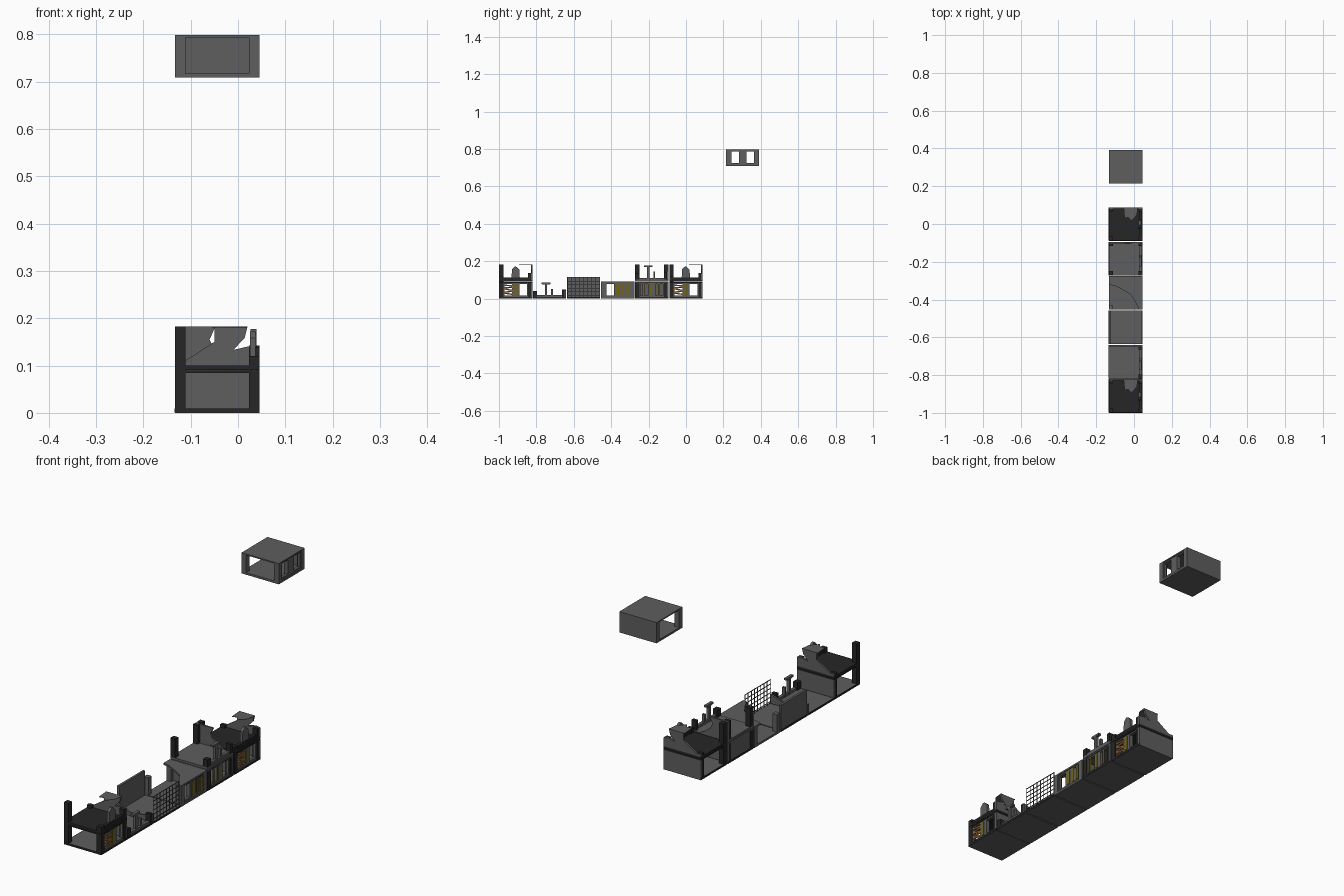
import bpy, bmesh, math
from mathutils import Matrix, Vector

if "Cube" in bpy.data.objects:
    bpy.data.objects.remove(bpy.data.objects["Cube"])

X0, X1, P = -0.133, 0.045, 0.022      # module sides and post width
H = 0.0885                            # half of a module's depth


def material(name, rgb):
    m = bpy.data.materials.new(name)
    m.diffuse_color = (*rgb, 1)
    m.use_nodes = True
    m.node_tree.nodes["Principled BSDF"].inputs["Base Color"].default_value = m.diffuse_color
    return m


GREY = material("grey_concrete", (0.112, 0.112, 0.112))
DARK = material("dark_concrete", (0.019, 0.019, 0.020))
YELLOW = material("yellow_curtain", (0.17, 0.13, 0.008))
WOOD = material("wood_board", (0.30, 0.14, 0.03))


def prism(name, pts, axis, a, b, mat=None):
    """Extrude a 2D outline along an axis from a to b."""
    n = len(pts)

    def at(p, t):
        return {'x': (t, p[0], p[1]), 'y': (p[0], t, p[1]), 'z': (p[0], p[1], t)}[axis]
    v = [at(p, a) for p in pts] + [at(p, b) for p in pts]
    f = [list(range(n))[::-1], [n + i for i in range(n)]]
    f += [[i, (i + 1) % n, n + (i + 1) % n, n + i] for i in range(n)]
    me = bpy.data.meshes.new(name)
    me.from_pydata(v, [], f)
    bm = bmesh.new()
    bm.from_mesh(me)
    bmesh.ops.recalc_face_normals(bm, faces=bm.faces)
    bm.to_mesh(me)
    bm.free()
    me.materials.append(mat or GREY)
    ob = bpy.data.objects.new(name, me)
    bpy.context.collection.objects.link(ob)
    return ob


def box(name, x0, x1, y0, y1, z0, z1, mat=None):
    return prism(name, [(x0, y0), (x1, y0), (x1, y1), (x0, y1)], 'z', z0, z1, mat)


def floor(yc, z, mat=None):
    box("floor", X0, X1, yc - H, yc + H, z, z + 0.009, mat)


def edge_trim(yc, z):
    """Dark beam along the front, left and right edges of a slab."""
    box("front_trim", X0, X1, yc - H - 0.0008, yc - H, z + 0.0005, z + 0.0095, DARK)
    box("right_trim", X1, X1 + 0.0008, yc - H, yc + H, z + 0.0005, z + 0.0095, DARK)
    box("left_trim", X0 - 0.0008, X0, yc - H, yc + H, z + 0.0005, z + 0.0095, DARK)


def post(yc, sx, sy, z0, z1, mat=DARK, inset=0.0):
    """Corner post; inset keeps it clear of the back wall."""
    x = X0 if sx < 0 else X1 - P
    y = yc - H if sy < 0 else yc + H - P
    box("corner_post", x, x + P, y, y + P - inset, z0, z1, mat)


def window_wall(yc, z, mat=None):
    """Right-hand wall with two window openings, built as a frame."""
    xa, xb = X1 - 0.016, X1 - 0.004
    box("window_sill", xa, xb, yc - H + P, yc + H - P, z + 0.009, z + 0.017, mat)
    box("window_lintel", xa, xb, yc - H + P, yc + H - P, z + 0.079, z + 0.0845, mat)
    box("middle_pillar", xa - 0.006, xb, yc - 0.02, yc + 0.02, z + 0.009, z + 0.0845, mat)
    for s in (-1, 1):
        box("window_jamb", xa, xb, *sorted((yc + s * 0.061, yc + s * 0.067)), z + 0.016, z + 0.08, mat)


def room(yc, z, roof=True, post_mat=DARK, roof_mat=None):
    """Room open to the front and left, solid at the back."""
    floor(yc, z)
    for sx in (-1, 1):
        for sy in (-1, 1):
            post(yc, sx, sy, z + 0.009, z + 0.0845, post_mat, 0.008 if sy > 0 else 0)
    box("back_wall", X0, X1, yc + H - 0.008, yc + H, z + 0.009, z + 0.0845)
    window_wall(yc, z)
    if post_mat:
        edge_trim(yc, z)
    if roof:
        box("roof", X0, X1, yc - H, yc + H, z + 0.0845, z + 0.09, roof_mat)


def curtains(yc, z, offsets):
    for o, w in offsets:
        box("curtain", X1 - 0.004, X1 - 0.002, yc + o, yc + o + w, z + 0.017, z + 0.078, YELLOW)


# Two burnt end houses with ruined upper storeys
for yc in (-0.91, 0.0):
    room(yc, 0.0, roof_mat=DARK)
    floor(yc, 0.091, DARK)
    curtains(yc, 0, [(-0.008, 0.014)])
    for i in range(5):
        c = Vector((X1 - 0.005, yc - 0.04, 0.026 + i * 0.011))
        b = box("window_board", -0.002, 0.002, -0.024, 0.024, -0.0035, 0.0035, WOOD)
        b.matrix_world = Matrix.Translation(c) @ Matrix.Rotation(math.radians((-8, 6, -12, 4, -5)[i]), 4, 'X')
    post(yc, -1, -1, 0.09, 0.183)
    post(yc, 1, -1, 0.1, 0.12)
    post(yc, 1, 1, 0.1, 0.138, inset=0.008)
    post(yc, -1, 1, 0.1, 0.112, inset=0.008)
    box("broken_sill", 0.027, 0.041, yc - 0.066, yc + 0.066, 0.1, 0.113, DARK)
    prism("broken_pillar", [(yc - 0.024, 0.1), (yc + 0.022, 0.1), (yc + 0.019, 0.155), (yc + 0.004, 0.17),
                            (yc - 0.005, 0.172), (yc - 0.02, 0.158)], 'x', 0.025, 0.037)
    prism("ragged_back_wall", [(X0, 0.1), (X0, 0.11), (-0.112, 0.11), (-0.05, 0.15), (-0.05, 0.182),
                               (0.02, 0.182), (0.014, 0.158), (-0.01, 0.133), (0.024, 0.141),
                               (X1, 0.138), (X1, 0.1)], 'y', yc + H - 0.008, yc + H)
    prism("ceiling_flap", [(-0.055, yc + H), (-0.05, yc + 0.03), (-0.03, yc + 0.035), (-0.015, yc + 0.016),
                           (0.0, yc + 0.03), (0.016, yc + 0.05), (0.02, yc + H)], 'z', 0.1805, 0.182)


def ruin(yc, z):
    """Roofless storey with wall stumps and a T-shaped window remnant."""
    floor(yc, z)
    post(yc, 1, -1, z + 0.009, z + 0.042)
    post(yc, 1, 1, z + 0.009, z + 0.05, inset=0.008)
    box("sill_stump", 0.028, 0.042, yc - 0.066, yc + 0.066, z + 0.009, z + 0.019)
    prism("pillar_remnant", [(yc - 0.025, z + 0.009), (yc - 0.013, z + 0.009), (yc - 0.013, z + 0.076),
                             (yc + 0.005, z + 0.077), (yc + 0.005, z + 0.085), (yc - 0.042, z + 0.085),
                             (yc - 0.042, z + 0.077), (yc - 0.025, z + 0.076)], 'x', 0.026, 0.039)
    box("jamb_remnant", 0.026, 0.039, yc + 0.008, yc + 0.018, z + 0.009, z + 0.052)


# Ground-level ruin
Y2 = -0.73
ruin(Y2, 0.0)
edge_trim(Y2, 0.0)
prism("low_back_wall", [(X0, 0.009), (X1, 0.009), (X1, 0.045), (0.0, 0.03), (-0.06, 0.022), (X0, 0.05)],
      'y', Y2 + H - 0.008, Y2 + H)

# Fenced yard with a solid left wall
Y3 = -0.547
floor(Y3, 0.0)
edge_trim(Y3, 0.0)
box("yard_left_wall", X0, X0 + 0.01, Y3 - H, Y3 + H, 0.009, 0.115)
for i in range(9):
    y = Y3 - H + 0.002 + i * (2 * H - 0.004) / 8
    box("fence_upright", 0.039, 0.0415, y - 0.0013, y + 0.0013, 0.009, 0.115)
for i in range(6):
    z = 0.018 + i * 0.019
    box("fence_rail", 0.039, 0.0415, Y3 - H, Y3 + H, z - 0.0013, z + 0.0013)

# House with a broken roof
Y4 = -0.365
room(Y4, 0.0, roof=False, post_mat=None)
curtains(Y4, 0, [(-0.012, 0.018), (0.022, 0.012), (0.048, 0.012)])
box("window_panel", X1 - 0.012, X1 - 0.008, Y4 + 0.019, Y4 + 0.061, 0.017, 0.079)
prism("broken_roof", [(X0, Y4 + H), (X0, -0.32), (-0.1, -0.327), (-0.065, -0.345), (-0.02, -0.372),
                      (0.005, -0.41), (0.028, Y4 - H), (X1, Y4 - H), (X1, Y4 + H)], 'z', 0.0845, 0.092)

# Two-storey house with a ruined top
Y5 = -0.183
room(Y5, 0.0)
box("left_wall", X0 + 0.001, X0 + 0.008, Y5 - H + P, Y5 + H - P, 0.009, 0.0845)
curtains(Y5, 0, [(-0.05, 0.01), (-0.012, 0.012), (0.034, 0.01)])
ruin(Y5, 0.092)
post(Y5, -1, -1, 0.101, 0.183)
post(Y5, -1, 1, 0.101, 0.183, inset=0.008)
prism("ragged_upper_wall", [(X0, 0.101), (0.0, 0.101), (-0.02, 0.112), (-0.05, 0.135), (-0.06, 0.155),
                            (-0.048, 0.182), (X0, 0.182)], 'y', Y5 + H - 0.008, Y5 + H)

# Intact detached room above
room(0.303, 0.708, post_mat=None)
